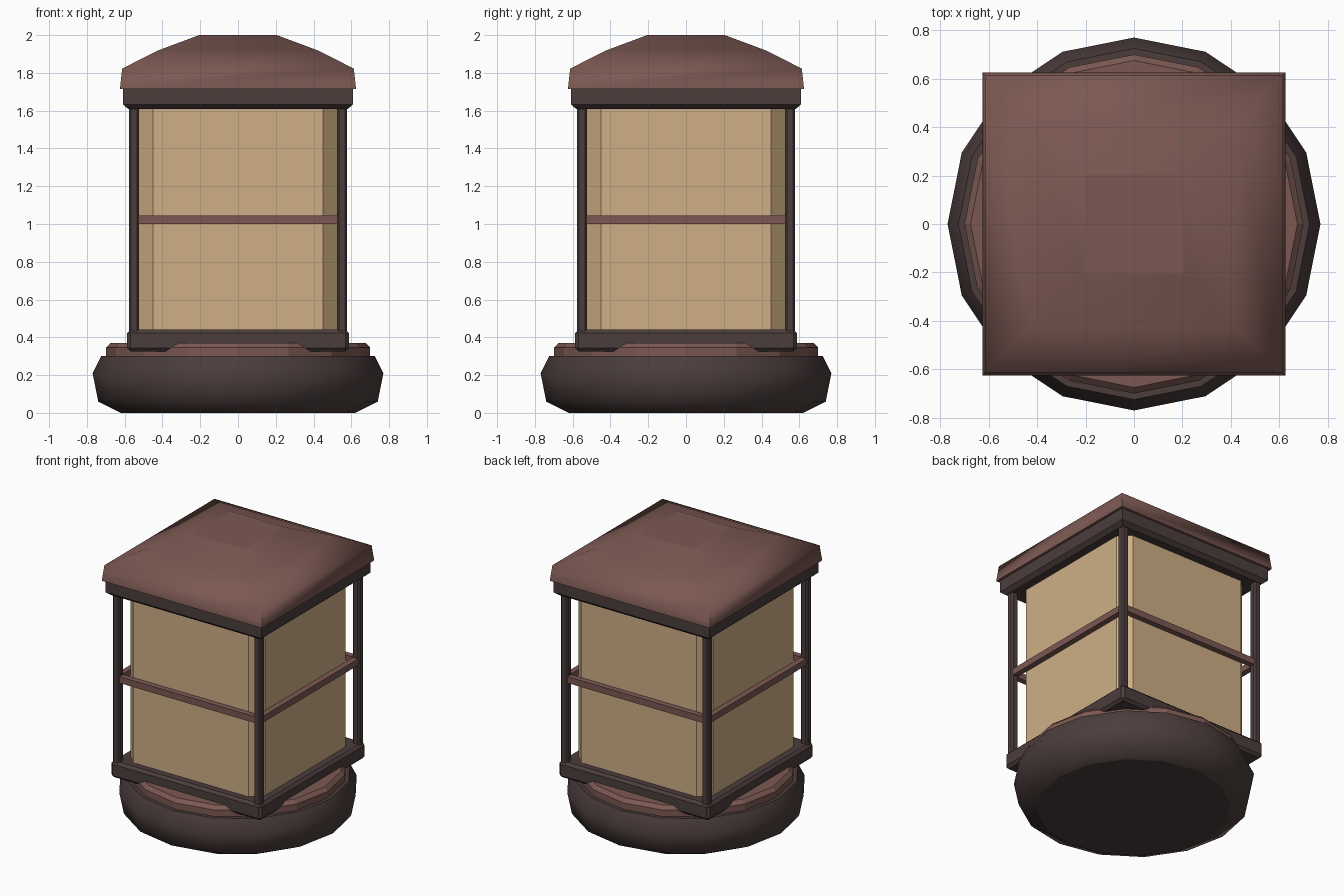
import bpy, bmesh, math

if "Cube" in bpy.data.objects:
    bpy.data.objects.remove(bpy.data.objects["Cube"], do_unlink=True)


def material(name, colour):
    m = bpy.data.materials.new(name)
    m.use_nodes = True
    m.diffuse_color = (*colour, 1)
    m.node_tree.nodes["Principled BSDF"].inputs["Base Color"].default_value = (*colour, 1)
    return m


dark_wood = material("dark wood", (0.072, 0.047, 0.046))
red_wood = material("red brown wood", (0.2, 0.098, 0.085))
paper = material("tan paper", (0.62, 0.43, 0.235))


def finish(name, bm, mat, smooth=0):
    bmesh.ops.recalc_face_normals(bm, faces=bm.faces)
    mesh = bpy.data.meshes.new(name)
    bm.to_mesh(mesh)
    bm.free()
    mesh.materials.append(mat)
    obj = bpy.data.objects.new(name, mesh)
    bpy.context.collection.objects.link(obj)
    if smooth:
        bpy.ops.object.select_all(action="DESELECT")
        obj.select_set(True)
        bpy.context.view_layer.objects.active = obj
        bpy.ops.object.shade_smooth_by_angle(angle=math.radians(smooth))
        # Horizontal caps stay flat
        for f in mesh.polygons:
            if abs(f.normal.z) > 0.99:
                f.use_smooth = False
    return obj


def loft(name, profile, sides, mat, smooth=0, turn=0):
    """Stack rings of (radius, height) and close both ends."""
    bm = bmesh.new()
    rings = []
    for r, z in profile:
        angles = [turn + math.tau * i / sides for i in range(sides)]
        rings.append([bm.verts.new((r * math.cos(a), r * math.sin(a), z)) for a in angles])
    for low, high in zip(rings, rings[1:]):
        for i in range(sides):
            j = (i + 1) % sides
            bm.faces.new((low[i], low[j], high[j], high[i]))
    bm.faces.new(rings[0])
    bm.faces.new(rings[-1])
    return finish(name, bm, mat, smooth)


def square_loft(name, profile, mat, smooth=0):
    """The same, with square rings given by half width."""
    corners = [(h * math.sqrt(2), z) for h, z in profile]
    return loft(name, corners, 4, mat, smooth, math.pi / 4)


def box(name, centre, size, mat, bevel=0, upright_only=False):
    bm = bmesh.new()
    bmesh.ops.create_cube(bm, size=1)
    for v in bm.verts:
        v.co = [c + s * k for c, s, k in zip(centre, size, v.co)]
    if bevel:
        edges = [e for e in bm.edges if not upright_only
                 or abs(e.verts[0].co.z - e.verts[1].co.z) > 0.1]
        bmesh.ops.bevel(bm, geom=edges, offset=bevel, segments=1, affect="EDGES")
    return finish(name, bm, mat)


# Round foot and the disc on it
loft("round_foot", [(0.62, 0), (0.74, 0.06), (0.77, 0.21), (0.725, 0.3)], 16, dark_wood, 60)
loft("foot_disc", [(0.7, 0.29), (0.7, 0.345), (0.675, 0.37)], 16, red_wood)

# Frames at the bottom and top of the lantern body
box("bottom_frame", (0, 0, 0.383), (1.174, 1.174, 0.116), dark_wood, 0.018)
square_loft("top_frame", [(0.58, 1.608), (0.608, 1.632), (0.608, 1.72)], dark_wood)

# Paper shade with cut corners
box("paper_shade", (0, 0, 1.03), (1.05, 1.05, 1.2), paper, 0.075, True)

# Four corner posts
for y, end in ((-0.55, "front"), (0.55, "back")):
    for x, side in ((0.55, "left"), (-0.55, "right")):
        box(f"{end}_{side}_post", (x, y, 1.03), (0.053, 0.053, 1.2), dark_wood, 0.01, True)

# Cross bars halfway up each side
for sign, front, side in ((-1, "front", "right"), (1, "back", "left")):
    box(f"{front}_bar", (0, sign * 0.55, 1.022), (1.08, 0.04, 0.045), red_wood)
    box(f"{side}_bar", (sign * 0.55, 0, 1.022), (0.04, 1.08, 0.045), red_wood)

# Roof with a flat top
square_loft("roof", [(0.625, 1.715), (0.613, 1.823), (0.42, 1.92), (0.205, 2.0)], red_wood, 62)
